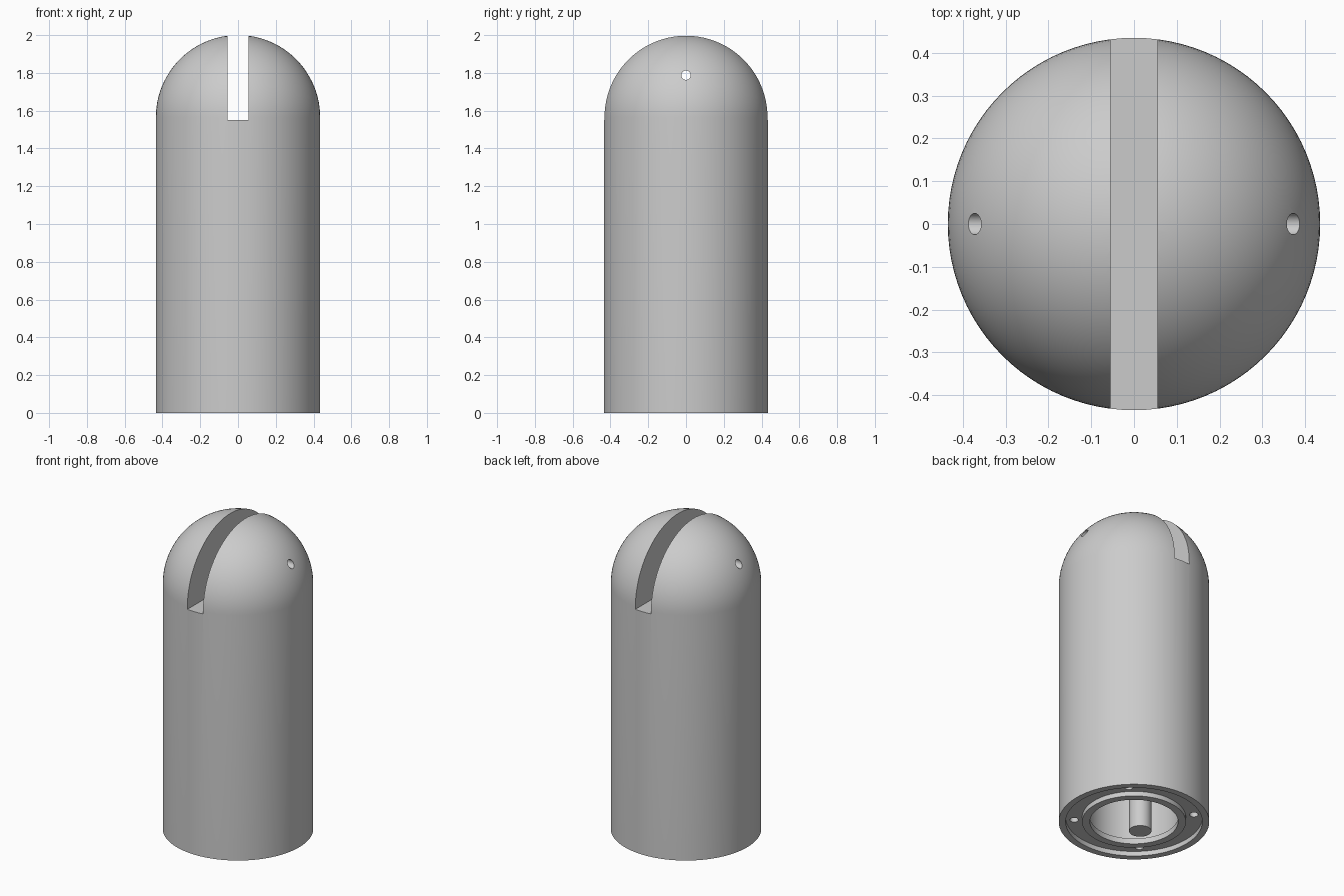
import bpy, bmesh
from math import sin, cos, pi, radians

cube = bpy.data.objects.get("Cube")
if cube:
    bpy.data.objects.remove(cube, do_unlink=True)

RADIUS, HEIGHT = 0.435, 2.0
SPRING = HEIGHT - RADIUS      # where the dome starts
SEGMENTS = 96

grey = bpy.data.materials.new("plain grey")
grey.use_nodes = True
GREY = (0.6, 0.6, 0.6, 1)
grey.diffuse_color = GREY
grey.node_tree.nodes["Principled BSDF"].inputs["Base Color"].default_value = GREY


def finish(name, bm):
    """Turn a bmesh into a named object."""
    bmesh.ops.recalc_face_normals(bm, faces=bm.faces[:])
    mesh = bpy.data.meshes.new(name)
    bm.to_mesh(mesh)
    bm.free()
    mesh.materials.append(grey)
    obj = bpy.data.objects.new(name, mesh)
    bpy.context.collection.objects.link(obj)
    return obj


def lathe(name, profile):
    """Revolve an (r, z) profile around the z axis."""
    bm = bmesh.new()
    verts = [bm.verts.new((r, 0, z)) for r, z in profile]
    edges = [bm.edges.new(pair) for pair in zip(verts, verts[1:])]
    bmesh.ops.spin(bm, geom=verts + edges, cent=(0, 0, 0), axis=(0, 0, 1),
                   angle=2 * pi, steps=SEGMENTS, use_duplicate=False)
    bmesh.ops.remove_doubles(bm, verts=bm.verts[:], dist=1e-5)
    return finish(name, bm)


def cylinder(name, radius, length, location, rotation=(0, 0, 0)):
    bpy.ops.mesh.primitive_cylinder_add(vertices=32, radius=radius, depth=length,
                                        location=location, rotation=rotation)
    obj = bpy.context.object
    obj.name = name
    obj.data.materials.append(grey)
    return obj


def select(obj):
    bpy.ops.object.select_all(action='DESELECT')
    obj.select_set(True)
    bpy.context.view_layer.objects.active = obj


def cut(target, cutter):
    cutter.hide_render = True
    mod = target.modifiers.new("cut", 'BOOLEAN')
    mod.operation = 'DIFFERENCE'
    mod.solver = 'EXACT'
    mod.object = cutter
    select(target)
    bpy.ops.object.modifier_apply(modifier=mod.name)
    bpy.data.objects.remove(cutter, do_unlink=True)


def smooth(obj):
    select(obj)
    bpy.ops.object.shade_smooth_by_angle(angle=radians(30))


# Domed body, with a ring groove and a lipped bore underneath
CHAMBER, BORE, RING, GROOVE = 0.27, 0.255, 0.30, 0.395
GROOVE_TOP, LIP, BORE_TOP = 0.03, 0.035, 0.4
underside = [(0, BORE_TOP), (CHAMBER, BORE_TOP), (CHAMBER, LIP), (BORE, LIP),
             (BORE, 0), (RING, 0), (RING, GROOVE_TOP), (GROOVE, GROOVE_TOP),
             (GROOVE, 0), (RADIUS, 0)]
STEPS = 24
dome = [(RADIUS * cos(i * pi / 2 / STEPS), SPRING + RADIUS * sin(i * pi / 2 / STEPS))
        for i in range(STEPS)]
body = lathe("domed_body", underside + dome + [(0, HEIGHT)])

# Slot across the dome, from front to back
bpy.ops.mesh.primitive_cube_add(size=1, location=(0, 0, 1.55 + 0.5))
slot = bpy.context.object
slot.scale = (0.11, 2, 1)
cut(body, slot)

# Cross hole for an axle
cut(body, cylinder("axle_hole", 0.025, 2, (0, 0, 1.788), (0, pi / 2, 0)))

# Four small holes in the ring groove
for i in range(4):
    a = pi / 4 + i * pi / 2
    mid = (RING + GROOVE) / 2
    cut(body, cylinder("groove_hole", 0.025, 0.2, (mid * cos(a), mid * sin(a), 0.08)))
smooth(body)

# Pin inside the bore
PIN_BOTTOM = 0.012
pin = cylinder("bore_pin", 0.065, BORE_TOP - PIN_BOTTOM,
               (-0.11, -0.075, (BORE_TOP + PIN_BOTTOM) / 2))
smooth(pin)
